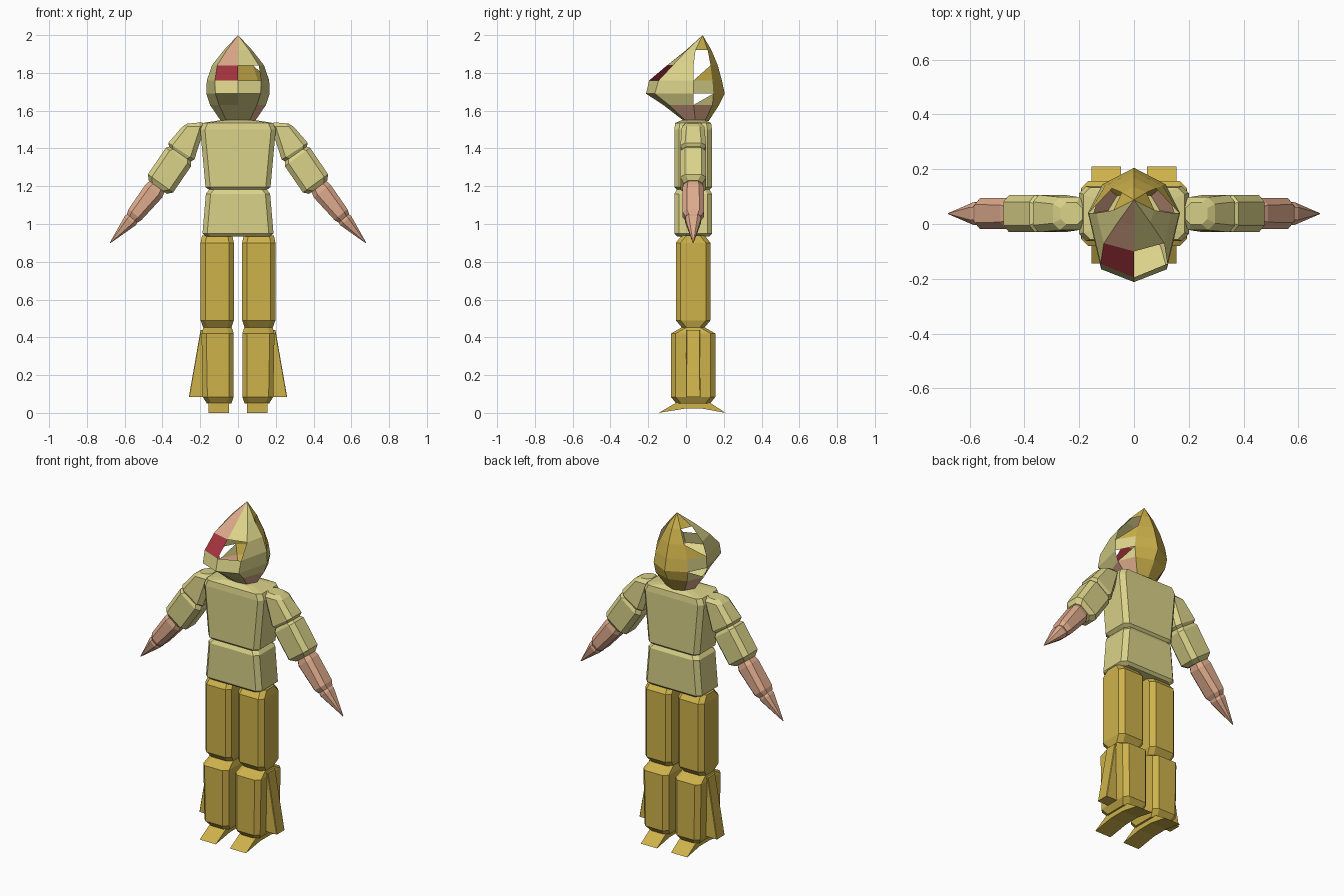
import bpy, bmesh, math

if "Cube" in bpy.data.objects:
    bpy.data.objects.remove(bpy.data.objects["Cube"])

def srgb(r, g, b):
    f = lambda c: ((c / 255 + 0.055) / 1.055) ** 2.4
    return (f(r), f(g), f(b), 1)

MATS = {}
for name, col in (("khaki", (218, 210, 137)), ("gold", (206, 178, 75)),
                  ("skin", (222, 170, 140)), ("dark_red", (165, 52, 62))):
    m = bpy.data.materials.new(name)
    m.diffuse_color = srgb(*col)
    m.use_nodes = True
    m.node_tree.nodes["Principled BSDF"].inputs["Base Color"].default_value = m.diffuse_color
    MATS[name] = m
CY = 0.038

def finish(name, bm, mats):
    bmesh.ops.recalc_face_normals(bm, faces=bm.faces)
    me = bpy.data.meshes.new(name)
    bm.to_mesh(me)
    bm.free()
    for m in mats:
        me.materials.append(MATS[m])
    ob = bpy.data.objects.new(name, me)
    bpy.context.collection.objects.link(ob)
    return ob

def loft(name, rings, mat, side=1, tilt=0.0, ch=0.025):
    """Chamfered-rectangle rings (x, z, half width, half depth), tilt in the xz plane."""
    bm = bmesh.new()
    loops = []
    for r in rings:
        x, z, w, d = r[:4]
        a = math.radians(r[4] if len(r) > 4 else tilt)
        c = min(ch, w * 0.5, d * 0.5)
        pts = [(w, -d + c), (w, d - c), (w - c, d), (c - w, d),
               (-w, d - c), (-w, c - d), (c - w, -d), (w - c, -d)]
        loops.append([bm.verts.new((side * (x + u * math.cos(a)), CY + v, z + u * math.sin(a)))
                      for u, v in pts])
    for a, b in zip(loops, loops[1:]):
        for i in range(8):
            j = (i + 1) % 8
            bm.faces.new((a[i], a[j], b[j], b[i]))
    bm.faces.new(loops[0])
    bm.faces.new(loops[-1])
    return finish(name, bm, [mat])

def extrude_y(name, pts, x0, x1, mat):
    """Side profile (y, z) stretched across x."""
    bm = bmesh.new()
    a = [bm.verts.new((x0, y, z)) for y, z in pts]
    b = [bm.verts.new((x1, y, z)) for y, z in pts]
    for i in range(len(pts)):
        j = (i + 1) % len(pts)
        bm.faces.new((a[i], a[j], b[j], b[i]))
    bm.faces.new(a)
    bm.faces.new(b)
    return finish(name, bm, [mat])

# torso
loft("chest", [(0, 1.175, 0.145, 0.08), (0, 1.195, 0.172, 0.10), (0, 1.50, 0.20, 0.10),
               (0, 1.535, 0.185, 0.095), (0, 1.55, 0.09, 0.06)], "khaki")
loft("waist", [(0, 0.935, 0.17, 0.085), (0, 0.95, 0.188, 0.10), (0, 1.16, 0.17, 0.10),
               (0, 1.185, 0.15, 0.085)], "khaki")

for s, tag in ((1, "left"), (-1, "right")):
    # arms
    loft("upper_sleeve_" + tag, [(0.228, 1.535, 0.04, 0.04, -5), (0.235, 1.515, 0.06, 0.06, 0),
                                 (0.30, 1.385, 0.082, 0.068, 33), (0.31, 1.365, 0.065, 0.055, 35)],
         "khaki", s)
    loft("lower_sleeve_" + tag, [(0.30, 1.375, 0.065, 0.055), (0.315, 1.355, 0.083, 0.068),
                                 (0.41, 1.215, 0.082, 0.068), (0.425, 1.195, 0.06, 0.05)],
         "khaki", s, 36)
    loft("forearm_" + tag, [(0.42, 1.21, 0.045, 0.045), (0.445, 1.175, 0.056, 0.056),
                            (0.545, 1.05, 0.045, 0.056), (0.56, 1.03, 0.036, 0.042)],
         "skin", s, 39)
    loft("hand_" + tag, [(0.545, 1.05, 0.03, 0.035), (0.57, 1.018, 0.038, 0.042),
                         (0.677, 0.90, 0.002, 0.002)], "skin", s, 40)
    # legs
    loft("thigh_" + tag, [(0.11, 0.452, 0.075, 0.06), (0.11, 0.49, 0.088, 0.092),
                          (0.11, 0.90, 0.088, 0.092), (0.11, 0.94, 0.08, 0.06)], "gold", s)
    loft("shin_" + tag, [(0.10, 0.05, 0.065, 0.09), (0.105, 0.085, 0.082, 0.118),
                         (0.108, 0.42, 0.085, 0.118), (0.108, 0.453, 0.075, 0.06)], "gold", s)
    # outer trouser flare
    loft("flare_" + tag, [(0.215, 0.085, 0.045, 0.038), (0.18, 0.44, 0.018, 0.036)],
         "gold", s, 0, 0.003)
    # arched shoe
    extrude_y("shoe_" + tag, [(-0.145, 0.0), (-0.05, 0.055), (0.125, 0.055), (0.21, 0.0),
                              (0.09, 0.022), (-0.01, 0.022)], s * 0.047, s * 0.155, "gold")

# hooded head: half rings from front to back, each (x, y)
LEVELS = [
    (1.545, [(0, -0.01), (0.06, 0.00), (0.09, 0.05), (0.06, 0.10), (0, 0.12)]),
    (1.63, [(0, -0.12), (0.10, -0.09), (0.148, 0.04), (0.105, 0.14), (0, 0.175)]),
    (1.69, [(0, -0.212), (0.12, -0.165), (0.168, 0.04), (0.115, 0.145), (0, 0.205)]),
    (1.76, [(0, -0.195), (0.122, -0.145), (0.165, 0.04), (0.105, 0.14), (0, 0.19)]),
    (1.84, [(0, -0.10), (0.11, -0.07), (0.138, 0.04), (0.08, 0.13), (0, 0.168)]),
    (1.92, [(0, 0.00), (0.06, 0.005), (0.075, 0.05), (0.045, 0.115), (0, 0.135)]),
    (2.00, [(0, 0.088)] * 5)]
KHAKI, GOLD, SKIN, RED = range(4)

def head_colour(side, row, col):
    """Colour of a hood panel, or None for an opening."""
    if col == 3:
        return GOLD
    if col == 2:                                   # open slots behind the cheeks
        return {0: SKIN, 2: KHAKI}.get(row)
    if row == 0:
        return SKIN if side > 0 and col == 1 else KHAKI
    if col == 0 and row >= 3:
        if side > 0:
            return None if row == 3 else KHAKI     # open eye
        return RED if row == 3 else SKIN           # covered eye
    return KHAKI

bm = bmesh.new()
for s in (1, -1):
    grid = [[bm.verts.new((s * x, y, z)) for x, y in ring] for z, ring in LEVELS]
    for r in range(6):
        for c in range(4):
            col = head_colour(s, r, c)
            q = [grid[r][c], grid[r][c + 1], grid[r + 1][c + 1], grid[r + 1][c]]
            if col is None:
                if c == 2 and r in (1, 5):         # these slots are half closed
                    f = bm.faces.new((q[0], q[1], q[2]) if r == 5 else (q[1], q[2], q[0]))
                    f.material_index = KHAKI if r == 1 else GOLD
                elif c == 2 and r == 3:            # gold border at the back of the slot
                    f = bm.faces.new((q[1], q[2], q[0]))
                    f.material_index = GOLD
                continue
            if r == 5:
                q = q[:3]
            bm.faces.new(q).material_index = col
bmesh.ops.remove_doubles(bm, verts=bm.verts, dist=0.0005)
finish("hooded_head", bm, ["khaki", "gold", "skin", "dark_red"])
